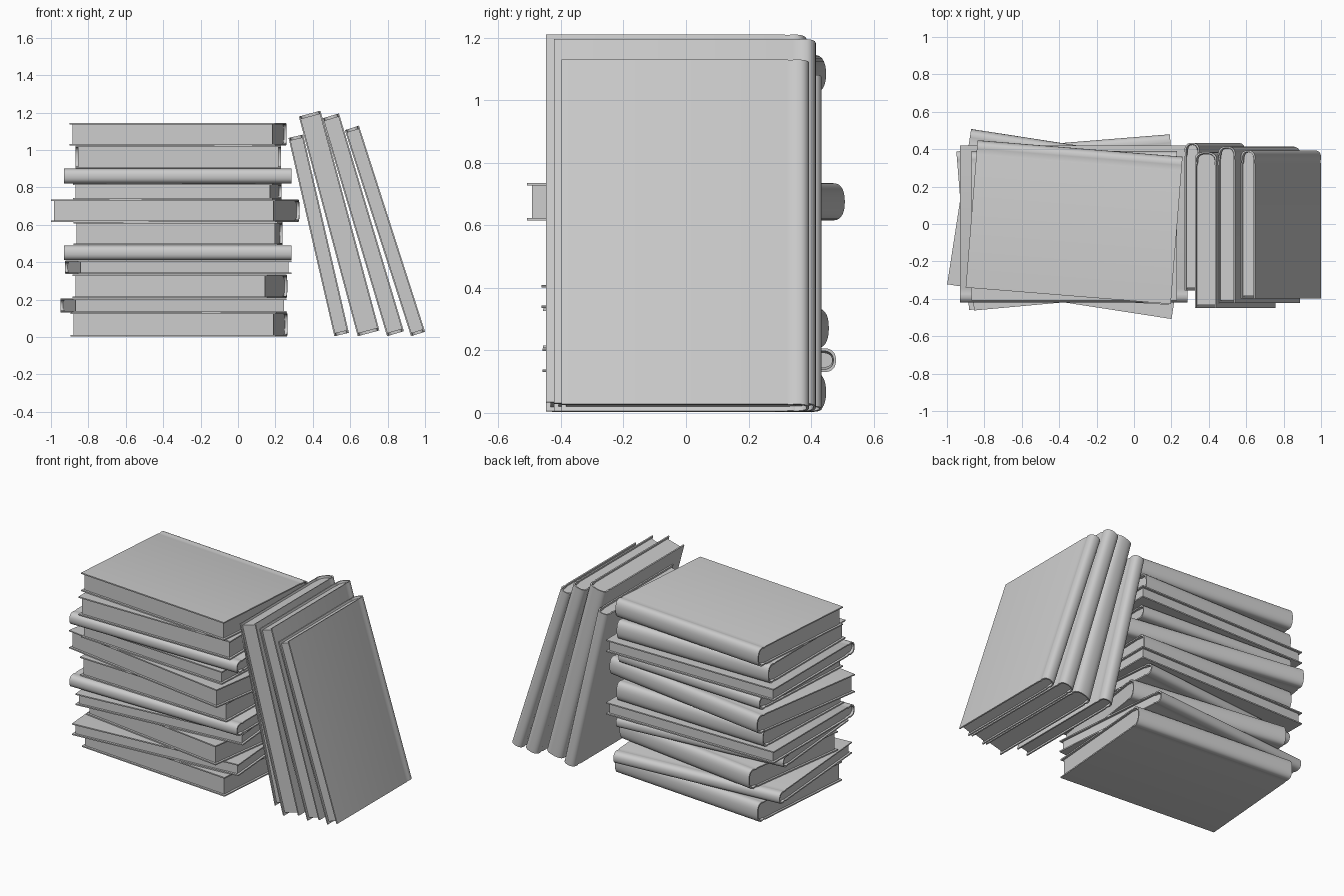
import bpy, bmesh
from math import sin, cos, pi, radians
from mathutils import Matrix, Vector

if "Cube" in bpy.data.objects:
    bpy.data.objects.remove(bpy.data.objects["Cube"])

COVER = 0.008     # board thickness
OVERHANG = 0.014  # how far the boards stand proud of the pages


def spine_arc(y_end, half, bulge, n=14):
    """Rounded spine, from the upper board round to the lower board."""
    pts = []
    for i in range(n + 1):
        a = pi / 2 - pi * i / n
        c, s = max(cos(a), 0), sin(a)
        y = y_end - bulge + bulge * c ** 0.85
        z = half * abs(s) ** 0.85 * (1 if s >= 0 else -1)
        pts.append((y, z))
    return pts


def prism(bm, loop, length):
    """Extrude a closed (y, z) loop along x, centred."""
    verts = [bm.verts.new((-length / 2, y, z)) for y, z in loop]
    face = bm.faces.new(verts)
    ext = bmesh.ops.extrude_face_region(bm, geom=[face])
    moved = [g for g in ext['geom'] if isinstance(g, bmesh.types.BMVert)]
    bmesh.ops.translate(bm, verts=moved, vec=(length, 0, 0))


def finish(bm, name, matrix):
    bmesh.ops.recalc_face_normals(bm, faces=bm.faces)
    mesh = bpy.data.meshes.new(name)
    bm.to_mesh(mesh)
    bm.free()
    obj = bpy.data.objects.new(name, mesh)
    bpy.context.collection.objects.link(obj)
    obj.matrix_world = matrix
    bpy.ops.object.select_all(action='DESELECT')
    obj.select_set(True)
    bpy.context.view_layer.objects.active = obj
    bpy.ops.object.shade_smooth_by_angle(angle=radians(35))


def book(name, length, width, thick, matrix):
    """Hardback: x = length, spine at +y, z = thickness."""
    h, back = thick / 2, width / 2
    bulge = 0.038
    hinge = back - bulge - 0.022

    # cover: boards with a shallow hinge groove and a rounded spine
    def groove(z):
        return [(hinge - 0.015, z), (hinge, z - 0.004), (hinge + 0.015, z)]

    def side(half, y_end):
        up = [(-back, half)] + groove(half)
        return up + spine_arc(y_end, half, bulge) + [(y, -z) for y, z in reversed(up)]

    outer = side(h, back)
    inner = side(h - COVER, back - COVER)
    bm = bmesh.new()
    prism(bm, outer + inner[::-1], length)
    finish(bm, name + "_cover", matrix)

    # page block, slightly inside the boards
    ph = h - COVER
    pages = [(-back + OVERHANG, ph), (hinge - 0.016, ph), (hinge, ph - 0.005)]
    pages = pages + spine_arc(back - COVER - 0.002, ph - 0.005, bulge) \
        + [(y, -z) for y, z in reversed(pages)]
    bm = bmesh.new()
    prism(bm, pages, length - 2 * OVERHANG)
    finish(bm, name + "_pages", matrix)


# stacked books: centre x, centre y, top z, length, width, turn in degrees
stack = [
    (-0.315, 0.010, 0.130, 1.100, 0.790, -4.6),
    (-0.345, 0.010, 0.207, 1.145, 0.850, 4.6),
    (-0.310, 0.000, 0.335, 1.050, 0.775, -8.0),
    (-0.320, -0.022, 0.410, 1.145, 0.780, 5.2),
    (-0.322, 0.000, 0.490, 1.215, 0.840, 180),
    (-0.320, 0.000, 0.615, 1.090, 0.800, -2.0),
    (-0.335, 0.000, 0.735, 1.214, 0.840, -8.8),
    (-0.325, 0.000, 0.820, 1.070, 0.800, -3.5),
    (-0.322, 0.000, 0.900, 1.215, 0.840, 180),
    (-0.320, -0.010, 1.023, 1.100, 0.800, 0.0),
    (-0.320, 0.010, 1.145, 1.100, 0.790, -4.6),
]
z = 0.003
for i, (x, y, top, length, width, turn) in enumerate(stack, 1):
    m = Matrix.Translation((x, y, (z + top) / 2)) @ Matrix.Rotation(radians(turn), 4, 'Z')
    book(f"stacked_book_{i}", length, width, top - z - 0.001, m)
    z = top

# leaning books: foot x, lean in degrees, length, thickness, fore-edge y, spine y
leaning = [
    (0.515, 13.0, 1.088, 0.080, -0.356, 0.434),
    (0.640, 15.0, 1.216, 0.120, -0.448, 0.385),
    (0.797, 16.6, 1.215, 0.094, -0.422, 0.415),
    (0.925, 17.8, 1.157, 0.079, -0.398, 0.394),
]
for i, (x, lean, length, thick, y0, y1) in enumerate(leaning, 1):
    a = radians(lean)
    up, out = Vector((-sin(a), 0, cos(a))), Vector((cos(a), 0, sin(a)))
    centre = Vector((x, (y0 + y1) / 2, 0.004)) + up * length / 2 + out * thick / 2
    m = Matrix.Translation(centre) @ Matrix.Rotation(-(pi / 2 + a), 4, 'Y')
    book(f"leaning_book_{i}", length, y1 - y0, thick, m)
